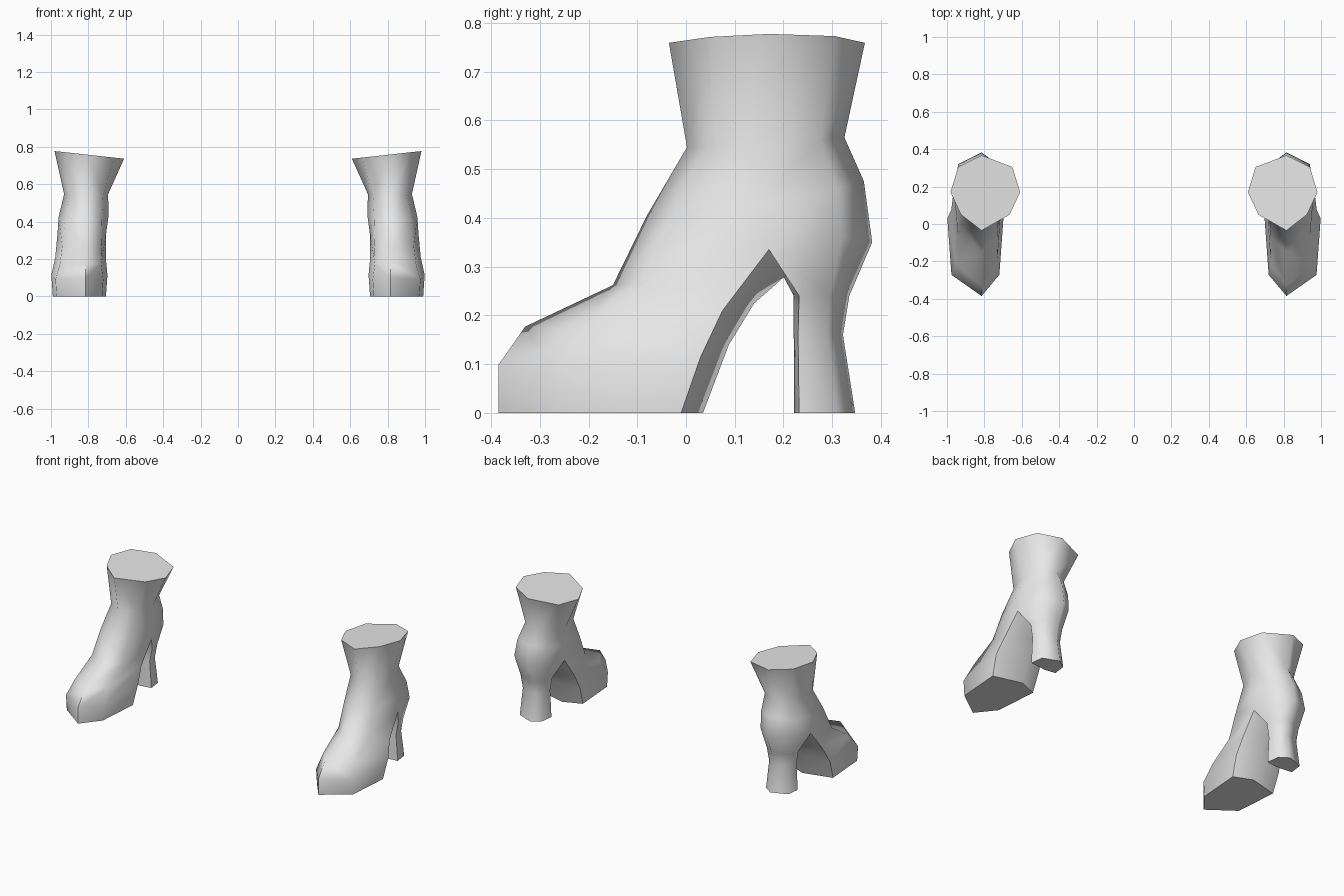
import bpy, bmesh

if "Cube" in bpy.data.objects:
    bpy.data.objects.remove(bpy.data.objects["Cube"])

grey = bpy.data.materials.new("light_grey")
grey.diffuse_color = (0.8, 0.8, 0.8, 1)
grey.use_nodes = True
grey.node_tree.nodes["Principled BSDF"].inputs["Base Color"].default_value = grey.diffuse_color

MID = 0.815  # x of the front and back ridge

# Each ring: (centre x, tilt, [(half width, y, z) from front to back])
LEG = [
    (0.795, 0.11, [(0, -.035, .757), (.13, .05, .757), (.186, .17, .757), (.145, .305, .757), (0, .367, .757)]),
    (0.812, 0, [(0, .002, .545), (.09, .06, .543), (.118, .17, .548), (.085, .275, .56), (0, .325, .565)]),
    (0.826, 0, [(0, -.08, .405), (.098, -.01, .41), (.133, .14, .425), (.10, .31, .46), (0, .365, .475)]),
]
SPLIT = (0.835, 0, [(0, -.15, .262), (.105, -.07, .27), (.13, .17, .335), (.105, .32, .36), (0, .382, .35)])
CROTCH = (0.84, .22, .295)
FOOT = [
    (0.842, 0, [(0, -.33, .177), (.11, -.215, .175), (.135, .075, .21), (0, .14, .225)]),
    (0.848, 0, [(0, -.385, .098), (.128, -.272, .09), (.15, .03, .115), (0, .088, .14)]),
    (0.848, 0, [(0, -.385, 0), (.122, -.272, 0), (.142, -.01, 0), (0, .035, 0)]),
]
HEEL = [
    (0.835, 0, [(0, .221, .24), (.09, .232, .24), (.08, .295, .24), (0, .335, .24)]),
    (0.835, 0, [(0, .221, .16), (.075, .23, .16), (.068, .29, .16), (0, .322, .16)]),
    (0.835, 0, [(0, .222, 0), (.085, .232, 0), (.075, .31, 0), (0, .347, 0)]),
]


def ring(bm, spec):
    """Closed loop of vertices: front, outer side, back, inner side."""
    cx, tilt, pts = spec

    def add(x, y, z):
        return bm.verts.new((x, y, z + tilt * (x - cx)))
    front = add(MID, *pts[0][1:])
    back = add(MID, *pts[-1][1:])
    outer = [add(cx + w, y, z) for w, y, z in pts[1:-1]]
    inner = [add(cx - w, y, z) for w, y, z in pts[1:-1]]
    return [front] + outer + [back] + inner[::-1]


def bridge(bm, a, b):
    n = len(a)
    for i in range(n):
        j = (i + 1) % n
        bm.faces.new((a[i], a[j], b[j], b[i]))


def tube(bm, loops):
    for a, b in zip(loops, loops[1:]):
        bridge(bm, a, b)
    bm.faces.new(loops[-1])


def boot(name, side):
    bm = bmesh.new()
    # Ankle shaft with a closed top
    leg = [ring(bm, s) for s in LEG + [SPLIT]]
    tube(bm, leg[::-1])
    # The last ring divides into a foot loop and a heel loop
    f, o1, o2, o3, b, i3, i2, i1 = leg[-1]
    c = bm.verts.new(CROTCH)
    tube(bm, [[f, o1, o2, c, i2, i1]] + [ring(bm, s) for s in FOOT])
    tube(bm, [[c, o2, o3, b, i3, i2]] + [ring(bm, s) for s in HEEL])
    for v in bm.verts:
        v.co.x *= side
    bmesh.ops.recalc_face_normals(bm, faces=bm.faces)
    mesh = bpy.data.meshes.new(name)
    bm.to_mesh(mesh)
    bm.free()
    mesh.materials.append(grey)
    ob = bpy.data.objects.new(name, mesh)
    bpy.context.collection.objects.link(ob)
    bpy.ops.object.select_all(action='DESELECT')
    ob.select_set(True)
    bpy.context.view_layer.objects.active = ob
    bpy.ops.object.shade_smooth_by_angle(angle=1.15)


boot("left_boot", 1)
boot("right_boot", -1)
